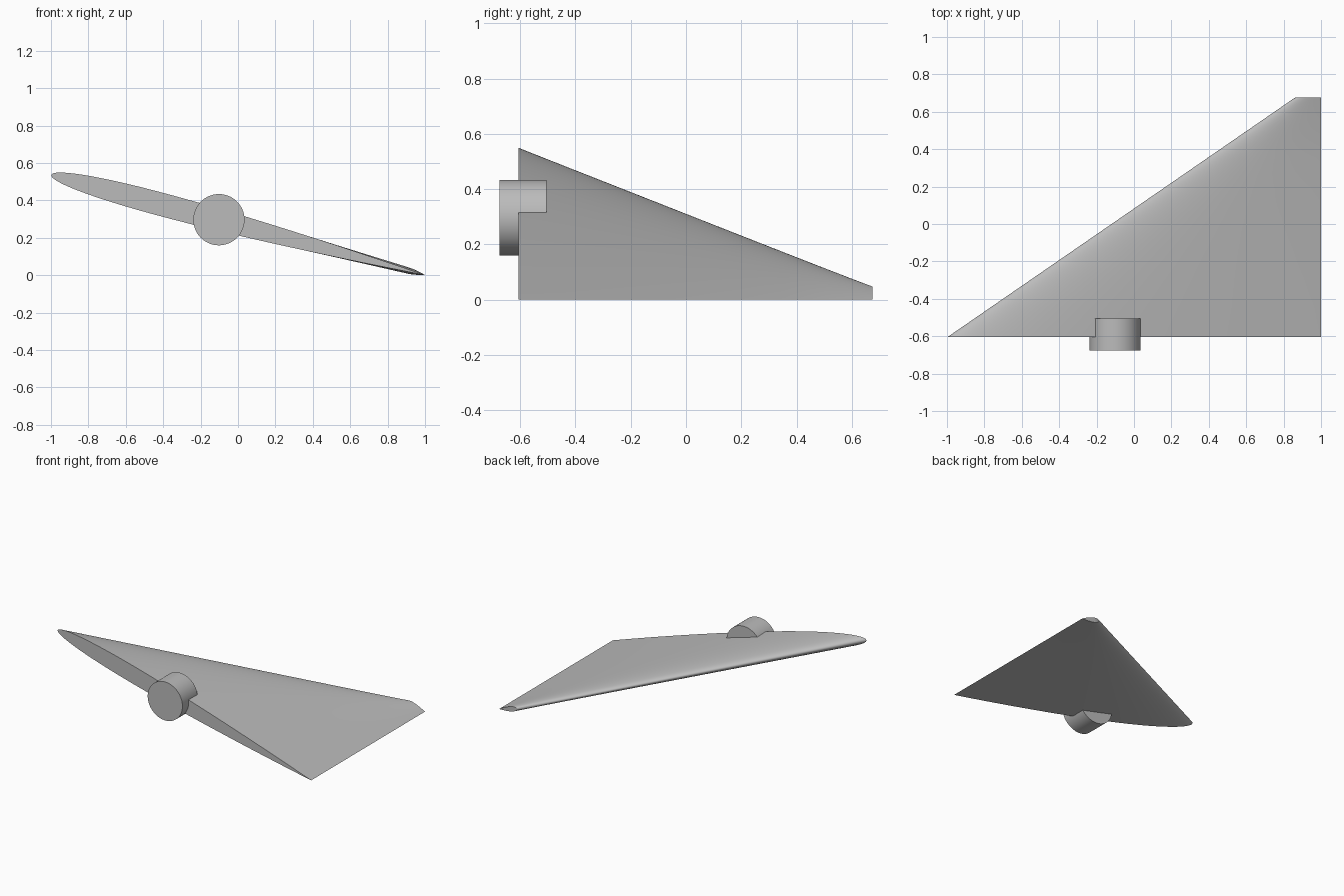
import bpy
import bmesh
import math
from mathutils import Matrix, Vector

cube = bpy.data.objects.get("Cube")
if cube:
    bpy.data.objects.remove(cube, do_unlink=True)

grey = bpy.data.materials.new("plain grey")
grey.use_nodes = True
colour = (0.5, 0.5, 0.5, 1)
grey.diffuse_color = colour
grey.node_tree.nodes["Principled BSDF"].inputs["Base Color"].default_value = colour

ROOT_Y, TIP_Y = -0.605, 0.675
TILT = math.radians(15)
STEPS, STATIONS = 48, 8


def half_thickness(t):
    """Half thickness of a symmetric aerofoil of unit thickness at chord fraction t."""
    return 5 * (0.2969 * math.sqrt(t) - 0.126 * t - 0.3516 * t**2
                + 0.2843 * t**3 - 0.1036 * t**4)


def section(bm, f):
    """One tilted aerofoil ring, f = 0 at the root and 1 at the tip."""
    nose_x = -0.998 + f * 1.858
    chord = (1 - nose_x) / math.cos(TILT)
    thick = 0.124 * (1 - f) + 0.034 * f
    ring = []
    for i in range(2 * STEPS):
        a = math.pi * i / STEPS
        t = (1 + math.cos(a)) / 2
        side = 1 if i < STEPS else -1
        along = (t - 1) * chord
        up = side * thick * half_thickness(t) if i else 0
        x = 1 + along * math.cos(TILT) + up * math.sin(TILT)
        z = 0.001 - along * math.sin(TILT) + up * math.cos(TILT)
        ring.append(bm.verts.new(Vector((x, ROOT_Y + f * (TIP_Y - ROOT_Y), z))))
    return ring


def finish(bm, name):
    bmesh.ops.recalc_face_normals(bm, faces=bm.faces)
    mesh = bpy.data.meshes.new(name)
    bm.to_mesh(mesh)
    bm.free()
    mesh.materials.append(grey)
    obj = bpy.data.objects.new(name, mesh)
    bpy.context.collection.objects.link(obj)
    bpy.ops.object.select_all(action='DESELECT')
    obj.select_set(True)
    bpy.context.view_layer.objects.active = obj
    bpy.ops.object.shade_smooth_by_angle(angle=math.radians(45))


# Tapered wing lofted from root to tip
bm = bmesh.new()
rings = [section(bm, s / STATIONS) for s in range(STATIONS + 1)]
for a, b in zip(rings, rings[1:]):
    for i in range(len(a)):
        j = (i + 1) % len(a)
        bm.faces.new((a[i], a[j], b[j], b[i]))
bm.faces.new(rings[0])
bm.faces.new(rings[-1])
finish(bm, "wing")

# Round mounting peg at the root
bm = bmesh.new()
place = Matrix.Translation((-0.102, -0.59, 0.297)) @ Matrix.Rotation(math.pi / 2, 4, 'X')
bmesh.ops.create_cone(bm, cap_ends=True, segments=64, radius1=0.137,
                      radius2=0.137, depth=0.17, matrix=place)
finish(bm, "mounting_peg")
